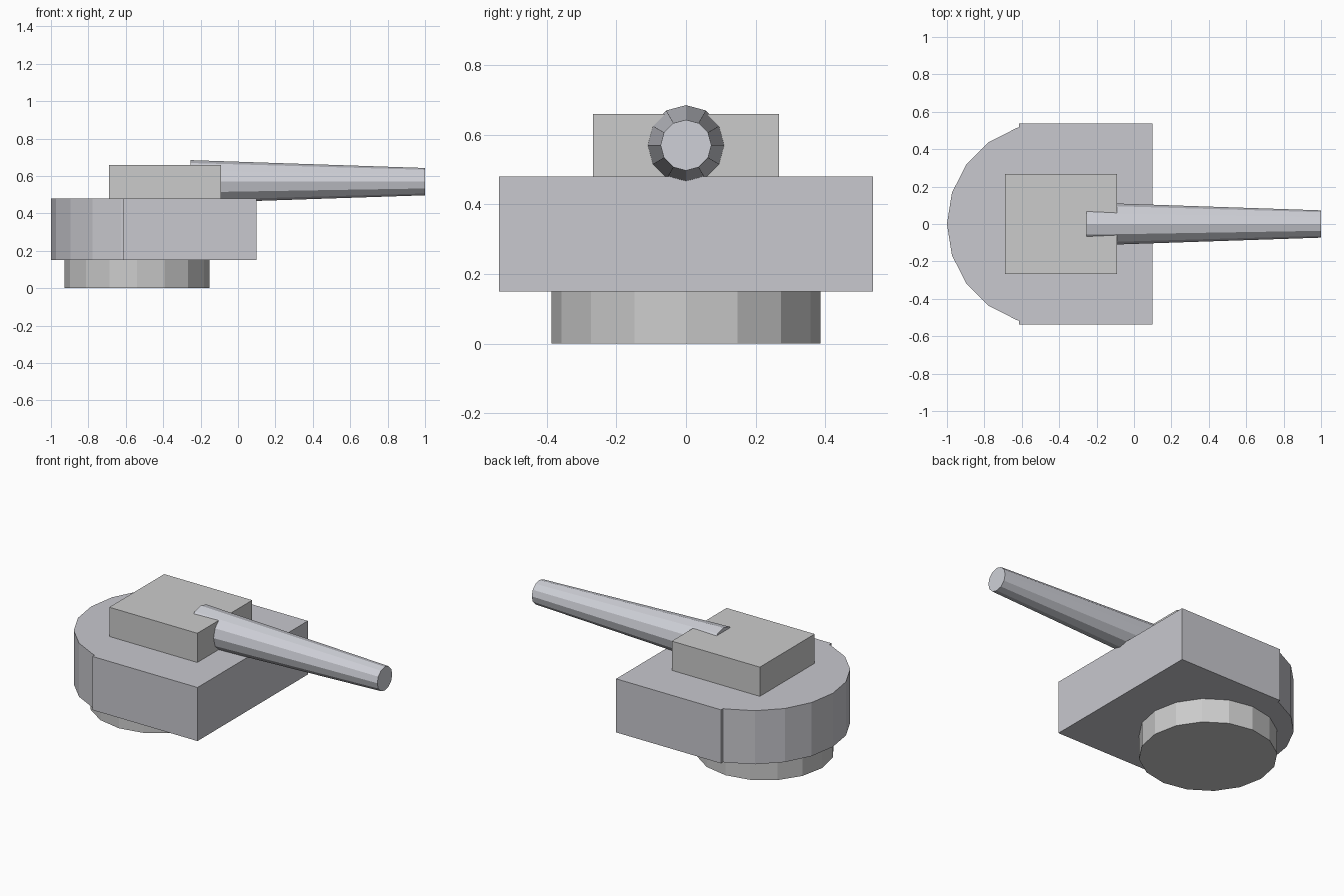
import bpy, bmesh, math
from mathutils import Matrix

if "Cube" in bpy.data.objects:
    bpy.data.objects.remove(bpy.data.objects["Cube"])


def add_object(name, bm, color=None):
    bmesh.ops.recalc_face_normals(bm, faces=bm.faces[:])
    mesh = bpy.data.meshes.new(name)
    bm.to_mesh(mesh)
    bm.free()
    obj = bpy.data.objects.new(name, mesh)
    bpy.context.collection.objects.link(obj)
    if color:
        mat = bpy.data.materials.new(name + "_paint")
        mat.diffuse_color = (*color, 1)
        mat.use_nodes = True
        mat.node_tree.nodes["Principled BSDF"].inputs["Base Color"].default_value = mat.diffuse_color
        mesh.materials.append(mat)
    return obj


def prism(name, outline, z0, z1, color=None):
    """Extrude a flat outline from z0 up to z1."""
    bm = bmesh.new()
    face = bm.faces.new([bm.verts.new((x, y, z0)) for x, y in outline])
    top = bmesh.ops.extrude_face_region(bm, geom=[face])["geom"]
    verts = [v for v in top if isinstance(v, bmesh.types.BMVert)]
    bmesh.ops.translate(bm, verts=verts, vec=(0, 0, z1 - z0))
    return add_object(name, bm, color)


def arc(cx, radius, sides, first, last):
    step = 2 * math.pi / sides
    return [(cx + radius * math.cos(i * step), radius * math.sin(i * step))
            for i in range(first, last + 1)]


# Round turntable under the housing
prism("turntable", arc(-0.54, 0.387, 16, 0, 15), 0, 0.15)

# Housing: square front, faceted round back with a small step at the join
back = arc(-0.46, 0.54, 20, 6, 14)
outline = ([(0.10, -0.537), (0.10, 0.537), (-0.615, 0.537), (-0.615, 0.516)]
           + back + [(-0.615, -0.516), (-0.615, -0.537)])
prism("housing", outline, 0.15, 0.48, (0.58, 0.58, 0.62))

# Raised block on top
prism("top_block", [(-0.69, -0.267), (-0.09, -0.267), (-0.09, 0.267), (-0.69, 0.267)],
      0.48, 0.66)

# Tapered twelve-sided barrel, sunk into the block
x0, x1 = -0.255, 1.0
bm = bmesh.new()
bmesh.ops.create_cone(
    bm, cap_ends=True, segments=12, radius1=0.115, radius2=0.073, depth=x1 - x0,
    matrix=Matrix.Translation(((x0 + x1) / 2, 0, 0.57)) @ Matrix.Rotation(math.pi / 2, 4, 'Y'))
add_object("barrel", bm, (0.62, 0.63, 0.68))
